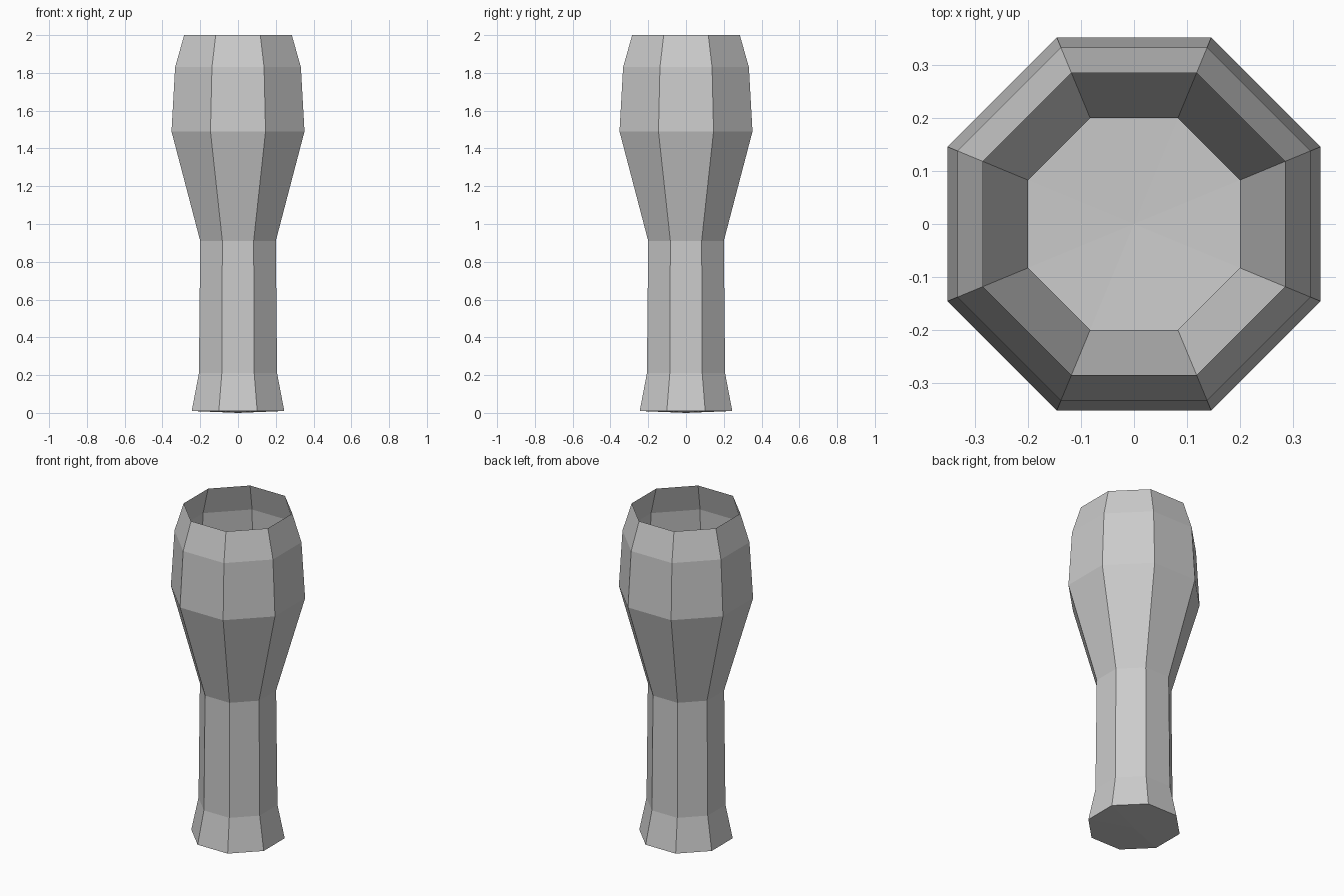
import bpy
import bmesh
from math import cos, pi
from mathutils import Matrix, Vector

cube = bpy.data.objects.get("Cube")
if cube:
    bpy.data.objects.remove(cube, do_unlink=True)

SIDES = 8

# Single grey colour
grey = bpy.data.materials.new("grey")
grey.use_nodes = True
colour = (0.6, 0.6, 0.6, 1)
grey.diffuse_color = colour
grey.node_tree.nodes["Principled BSDF"].inputs["Base Color"].default_value = colour

# Outline from base centre to open rim: (half width across flats, height)
profile = [(0, 0), (0.245, 0.01), (0.207, 0.21), (0.2, 0.91),
           (0.352, 1.49), (0.333, 1.83), (0.285, 2.0)]

# Turn the outline into an eight-sided thin shell, flats facing the axes
bm = bmesh.new()
turn = Matrix.Rotation(pi / SIDES, 3, "Z")
points = [bm.verts.new(turn @ Vector((w / cos(pi / SIDES), 0, z))) for w, z in profile]
edges = [bm.edges.new(pair) for pair in zip(points, points[1:])]
bmesh.ops.spin(bm, geom=points + edges, cent=(0, 0, 0), axis=(0, 0, 1),
               angle=2 * pi, steps=SIDES, use_merge=False)
bmesh.ops.remove_doubles(bm, verts=bm.verts[:], dist=0.0005)
bmesh.ops.recalc_face_normals(bm, faces=bm.faces[:])

# Make the open shell face outwards
wall = max(bm.faces, key=lambda f: f.calc_center_median().xy.length)
if wall.normal.dot(wall.calc_center_median()) < 0:
    bmesh.ops.reverse_faces(bm, faces=bm.faces[:])

mesh = bpy.data.meshes.new("flared_vase")
bm.to_mesh(mesh)
bm.free()
mesh.materials.append(grey)
vase = bpy.data.objects.new("flared_vase", mesh)
bpy.context.collection.objects.link(vase)
